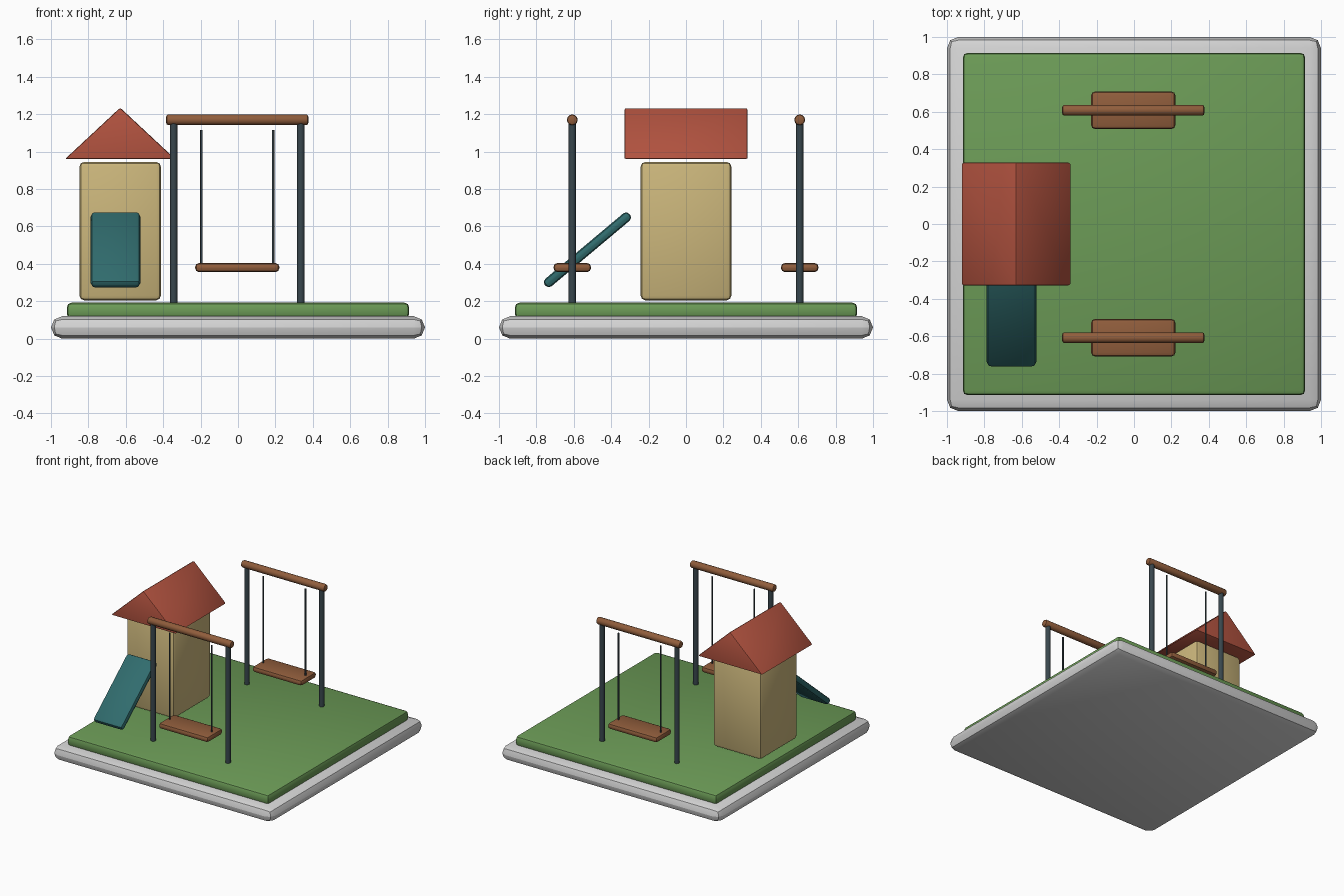
import bpy
import bmesh
import math

old = bpy.data.objects.get("Cube")
if old:
    bpy.data.objects.remove(old, do_unlink=True)


def material(name, rgb):
    mat = bpy.data.materials.new(name)
    mat.use_nodes = True
    color = (*rgb, 1)
    mat.diffuse_color = color
    bsdf = mat.node_tree.nodes["Principled BSDF"]
    bsdf.inputs["Base Color"].default_value = color
    bsdf.inputs["Roughness"].default_value = 0.8
    return mat


stone = material("pale grey", (0.66, 0.66, 0.66))
grass = material("grass green", (0.15, 0.33, 0.095))
plaster = material("sand yellow", (0.60, 0.47, 0.20))
tile = material("brick red", (0.44, 0.085, 0.05))
plastic = material("teal", (0.03, 0.15, 0.155))
wood = material("wood brown", (0.28, 0.11, 0.045))
metal = material("dark slate", (0.04, 0.062, 0.074))


def finish(obj, name, mat, bevel=0, segments=2):
    """Name, colour, bevel and smooth a part."""
    obj.name = name
    obj.data.materials.append(mat)
    if bevel:
        mod = obj.modifiers.new("Rounded edges", "BEVEL")
        mod.width = bevel
        mod.segments = segments
        mod.limit_method = "ANGLE"
        mod.angle_limit = math.radians(50)
    bpy.ops.object.select_all(action="DESELECT")
    obj.select_set(True)
    bpy.context.view_layer.objects.active = obj
    if bevel:
        bpy.ops.object.modifier_apply(modifier="Rounded edges")
    bpy.ops.object.shade_smooth_by_angle(angle=math.radians(40))
    return obj


def box(name, center, size, mat, bevel, tilt=0):
    bpy.ops.mesh.primitive_cube_add(size=1, location=center)
    obj = bpy.context.object
    obj.scale = size
    bpy.ops.object.transform_apply(location=False, rotation=False, scale=True)
    obj.rotation_euler.x = tilt
    return finish(obj, name, mat, bevel)


def rod(name, center, radius, length, mat, sideways=False, bevel=0):
    turn = (0, math.pi / 2, 0) if sideways else (0, 0, 0)
    bpy.ops.mesh.primitive_cylinder_add(vertices=12, radius=radius, depth=length,
                                        location=center, rotation=turn)
    return finish(bpy.context.object, name, mat, bevel)


# Ground
box("plinth", (0, 0, 0.06), (2, 2, 0.12), stone, 0.06)
box("lawn", (0, 0, 0.15), (1.83, 1.83, 0.085), grass, 0.025)

# Playhouse with slide
box("playhouse_body", (-0.63, 0, 0.575), (0.435, 0.485, 0.74), plaster, 0.025)
box("slide", (-0.655, -0.527, 0.475), (0.265, 0.59, 0.052), plastic, 0.022, math.radians(40))

# Gable roof: triangular profile extruded along y
bm = bmesh.new()
profile = [bm.verts.new((x, -0.33, z)) for x, z in ((-0.925, 0.96), (-0.335, 0.96), (-0.63, 1.235))]
face = bm.faces.new(profile)
moved = bmesh.ops.extrude_face_region(bm, geom=[face])["geom"]
bmesh.ops.translate(bm, vec=(0, 0.66, 0), verts=[v for v in moved if isinstance(v, bmesh.types.BMVert)])
bmesh.ops.recalc_face_normals(bm, faces=bm.faces)
mesh = bpy.data.meshes.new("roof")
bm.to_mesh(mesh)
bm.free()
roof = bpy.data.objects.new("roof", mesh)
bpy.context.collection.objects.link(roof)
finish(roof, "roof", tile, 0.01)

# Two swings, each with frame, ropes and seat
for place, y in (("front", -0.608), ("back", 0.608)):
    mid = -0.004
    rod(place + "_swing_beam", (mid, y, 1.17), 0.029, 0.76, wood, True, 0.012)
    box(place + "_swing_seat", (mid, y, 0.38), (0.45, 0.2, 0.048), wood, 0.02)
    for side, sign in (("left", 1), ("right", -1)):
        rod(f"{place}_{side}_post", (mid + sign * 0.34, y, 0.66), 0.02, 0.98, metal)
        rod(f"{place}_{side}_rope", (mid + sign * 0.192, y, 0.75), 0.006, 0.73, metal)
